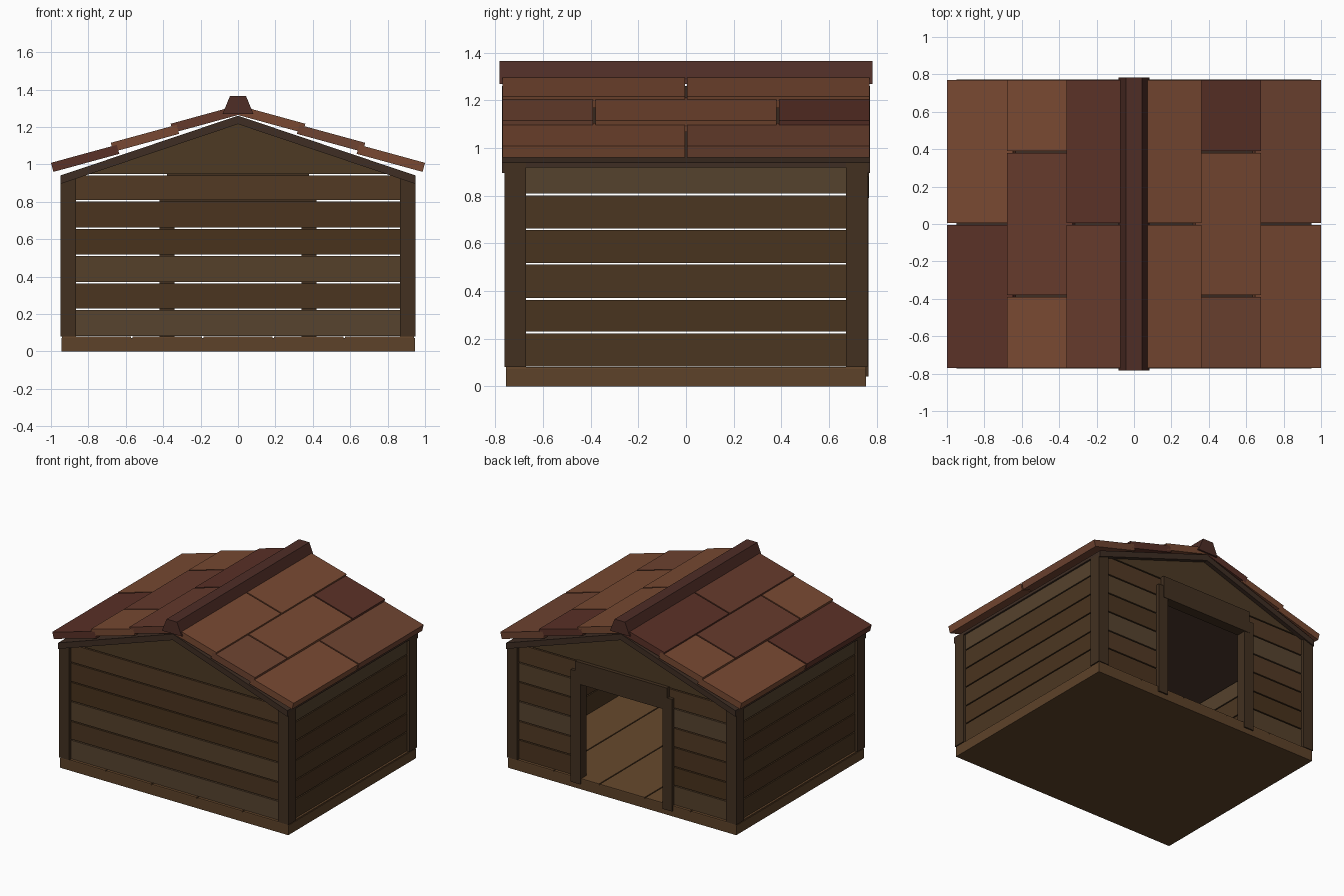
import bpy, bmesh, math
from mathutils import Vector

if "Cube" in bpy.data.objects:
    bpy.data.objects.remove(bpy.data.objects["Cube"])

mats = {}


def mat(hexcol):
    if hexcol not in mats:
        rgb = [int(hexcol[i:i + 2], 16) / 255 for i in (0, 2, 4)]
        lin = [c / 12.92 if c <= 0.04045 else ((c + 0.055) / 1.055) ** 2.4 for c in rgb]
        m = bpy.data.materials.new("paint_" + hexcol)
        m.diffuse_color = (*lin, 1)
        m.use_nodes = True
        m.node_tree.nodes["Principled BSDF"].inputs["Base Color"].default_value = m.diffuse_color
        mats[hexcol] = m
    return mats[hexcol]


def prism(name, profile, y0, y1, col):
    """Extrude an (x, z) profile along y."""
    bm = bmesh.new()
    face = bm.faces.new([bm.verts.new((x, y0, z)) for x, z in profile])
    ext = bmesh.ops.extrude_face_region(bm, geom=[face])
    verts = [g for g in ext["geom"] if isinstance(g, bmesh.types.BMVert)]
    bmesh.ops.translate(bm, verts=verts, vec=Vector((0, y1 - y0, 0)))
    bmesh.ops.recalc_face_normals(bm, faces=bm.faces)
    me = bpy.data.meshes.new(name)
    bm.to_mesh(me)
    bm.free()
    ob = bpy.data.objects.new(name, me)
    bpy.context.collection.objects.link(ob)
    me.materials.append(mat(col))
    return ob


def box(name, x0, x1, y0, y1, z0, z1, col):
    return prism(name, [(x0, z0), (x1, z0), (x1, z1), (x0, z1)], y0, y1, col)


POST, TRIM = "423020", "3E2D23"

# Base slab and floor boards
box("base", -0.945, 0.945, -0.755, 0.755, 0, 0.072, "5D4229")
for i in range(5):
    x = -0.945 + i * 0.378
    box("floor_board", x + 0.004, x + 0.374, -0.755, 0.755, 0.072, 0.08, "67492D")

# Corner posts
for sx in (-1, 1):
    for sy in (-1, 1):
        xs, ys = sorted((sx * 0.865, sx * 0.95)), sorted((sy * 0.672, sy * 0.762))
        box("corner_post", *xs, *ys, 0.08, 0.94, POST)

# Wall planks with narrow gaps; the rear wall is split around the doorway
tones = ["57432F", "4B3520", "55402A", "48321C", "4B341F", "523A24"]
rows = [(0.083, 0.222), (0.23, 0.362), (0.37, 0.51), (0.518, 0.655), (0.663, 0.8), (0.808, 0.94)]
for i, (z0, z1) in enumerate(rows):
    box("front_plank", -0.87, 0.87, -0.74, -0.70, z0, z1, tones[i])
    if i < 5:
        box("rear_plank", -0.87, -0.35, 0.70, 0.74, z0, z1, tones[(i + 2) % 6])
        box("rear_plank", 0.35, 0.87, 0.70, 0.74, z0, z1, tones[(i + 4) % 6])
    else:
        box("rear_plank", -0.87, 0.87, 0.70, 0.74, z0, z1, tones[i])
    for sx in (-1, 1):
        xs = sorted((sx * 0.89, sx * 0.93))
        box("side_plank", *xs, -0.675, 0.675, z0, min(z1, 0.925),
            "55422D" if i == 5 else ("4B3621", "49331E")[i % 2])

# Gable panels
for y in (-0.74, 0.70):
    box_profile = [(-0.85, 0.948), (0.85, 0.948), (0, 1.235)]
    prism("gable_panel", box_profile, y, y + 0.04, "4D3A24")

# Door frame
for sx in (-1, 1):
    xs = sorted((sx * 0.34, sx * 0.42))
    box("door_jamb", *xs, 0.69, 0.765, 0.04, 0.88, POST)
box("door_lintel", -0.38, 0.38, 0.69, 0.768, 0.79, 0.955, POST)


# Roof deck and gable trim
def chevron(d):
    return [(-0.95, 0.94), (0, 1.26), (0.95, 0.94), (0.95, 0.94 - d), (0, 1.26 - d), (-0.95, 0.94 - d)]


prism("roof_deck", chevron(0.022), -0.765, 0.765, TRIM)
for y in (-0.772, 0.737):
    prism("gable_trim", chevron(0.045), y, y + 0.035, TRIM)

# Overlapping roof tiles: (outer top corner, tones from low y to high y)
shade = {"L": "784932", "M": "6E4331", "R": "653A2C", "D": "5A3127"}
tile_rows = [((1.0, 1.008), {1: "LM", -1: "DL"}),
             ((0.68, 1.115), {1: "MLD", -1: "LRL"}),
             ((0.36, 1.217), {1: "LL", -1: "RD"})]
splits = {2: [-0.77, 0, 0.77], 3: [-0.77, -0.385, 0.385, 0.77]}
a = math.radians(15.3)
along = Vector((-math.cos(a), math.sin(a)))
down = Vector((-math.sin(a), -math.cos(a))) * 0.05
for corner, cols in tile_rows:
    p = Vector(corner)
    q = p + along * 0.365
    for sx, letters in cols.items():
        ys = splits[len(letters)]
        prof = [(sx * v.x, v.y) for v in (p, q, q + down, p + down)]
        for k, c in enumerate(letters):
            y0 = ys[k] + (0.005 if k else 0)
            y1 = ys[k + 1] - (0.005 if k < len(letters) - 1 else 0)
            prism("roof_tile", prof, y0, y1, shade[c])

# Ridge cap
prism("ridge_cap", [(-0.083, 1.268), (0.083, 1.268), (0.043, 1.365), (-0.043, 1.365)],
      -0.783, 0.783, "4E2D26")
